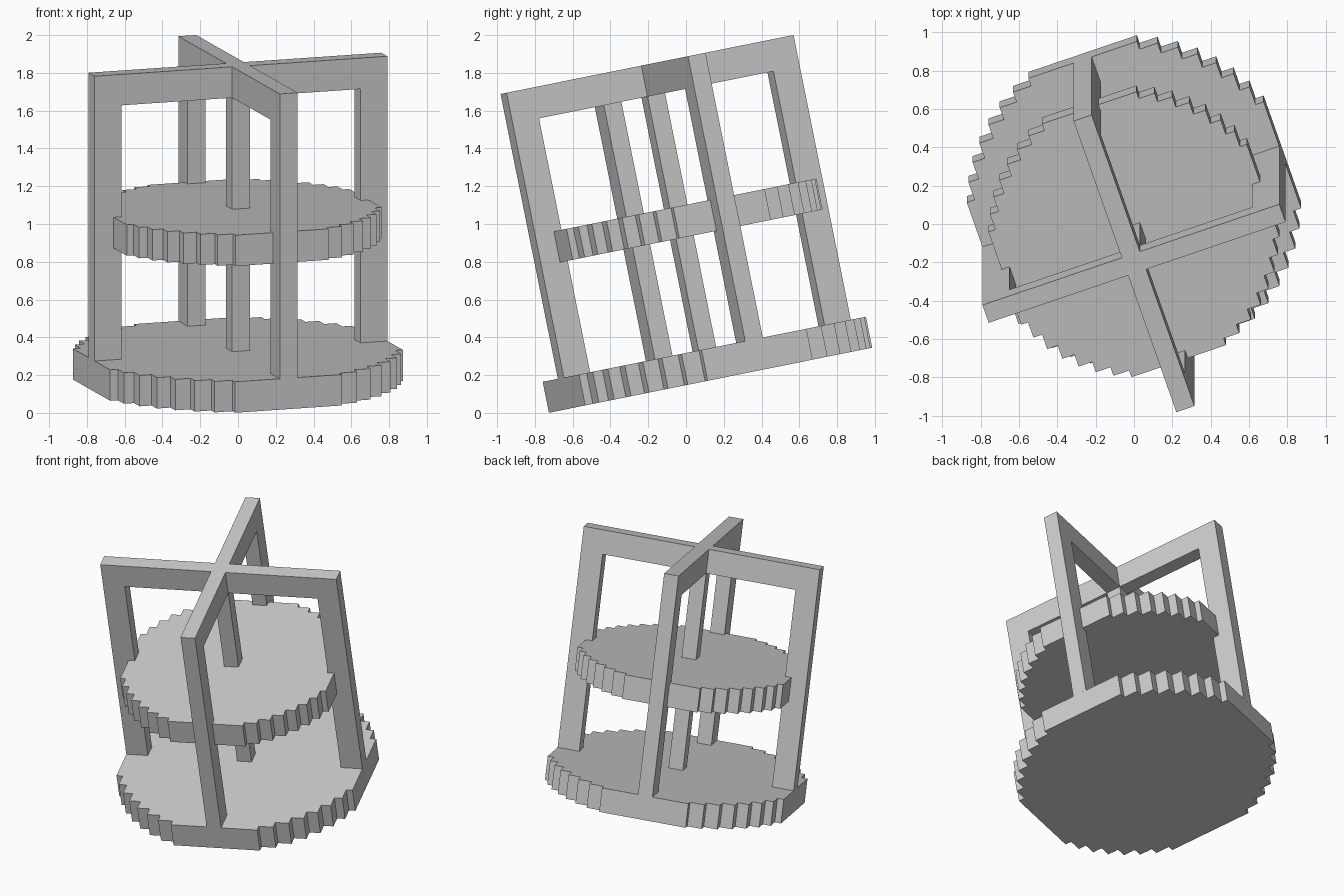
import bpy, bmesh
from math import sin, cos, radians
from mathutils import Matrix, Vector

if "Cube" in bpy.data.objects:
    bpy.data.objects.remove(bpy.data.objects["Cube"])

# Whole model is turned about its own axis, then tipped forward
POSE = (Matrix.Translation((0, 0.13, 0.173)) @ Matrix.Rotation(radians(11.38), 4, 'X')
        @ Matrix.Rotation(radians(19.1), 4, 'Z'))
REACH, THICK, POST = 0.82, 0.10, 0.15      # arm half length, arm thickness, post width
HEIGHT, SLAB = 1.705, 0.167                # overall height, slab and beam depth


def prism(name, outline, direction):
    """Extrude a flat outline along a direction."""
    bm = bmesh.new()
    face = bm.faces.new([bm.verts.new(p) for p in outline])
    new = bmesh.ops.extrude_face_region(bm, geom=[face])['geom']
    bmesh.ops.translate(bm, vec=direction,
                        verts=[g for g in new if isinstance(g, bmesh.types.BMVert)])
    bmesh.ops.recalc_face_normals(bm, faces=bm.faces)
    mesh = bpy.data.meshes.new(name)
    bm.to_mesh(mesh)
    bm.free()
    obj = bpy.data.objects.new(name, mesh)
    bpy.context.collection.objects.link(obj)
    obj.matrix_world = POSE
    return obj


def box(name, x0, x1, y0, y1, z0, z1):
    return prism(name, [(x0, y0, z0), (x1, y0, z0), (x1, y1, z0), (x0, y1, z0)],
                 (0, 0, z1 - z0))


def stepped_disc(name, radius, z, tips=8, start=20.1):
    """Round slab with a stair-stepped rim and four flats."""
    angles = [radians(start + k * (90 - 2 * start) / (tips - 1)) for k in range(tips)]
    corners = [(radius * cos(a), radius * sin(a)) for a in angles]
    quarter = []
    for k, (x, y) in enumerate(corners):
        quarter.append(Vector((x, y, z)))
        if k < tips - 1:
            quarter.append(Vector((corners[k + 1][0], y, z)))
    outline = [Matrix.Rotation(radians(90 * q), 3, 'Z') @ p
               for q in range(4) for p in quarter]
    return prism(name, outline, (0, 0, SLAB))


# Slabs
stepped_disc("base_slab", 0.873, 0)
stepped_disc("middle_shelf", 0.76, (HEIGHT - SLAB) / 2)

# Crossed top beams as one plus-shaped piece
h, beam = THICK / 2, HEIGHT - SLAB
plus = [Matrix.Rotation(radians(90 * q), 3, 'Z') @ Vector(p)
        for q in range(4) for p in ((REACH, -h, beam), (REACH, h, beam), (h, h, beam))]
prism("top_cross", plus, (0, 0, SLAB))

# Outer posts under the arm ends, and the centre post
for i, side in enumerate(("right", "back", "left", "front")):
    post = box(side + "_post", REACH - POST, REACH, -h, h, SLAB, beam)
    post.matrix_world = POSE @ Matrix.Rotation(radians(90 * i), 4, 'Z')
box("centre_post", -h, h, -h, h, SLAB, beam)
